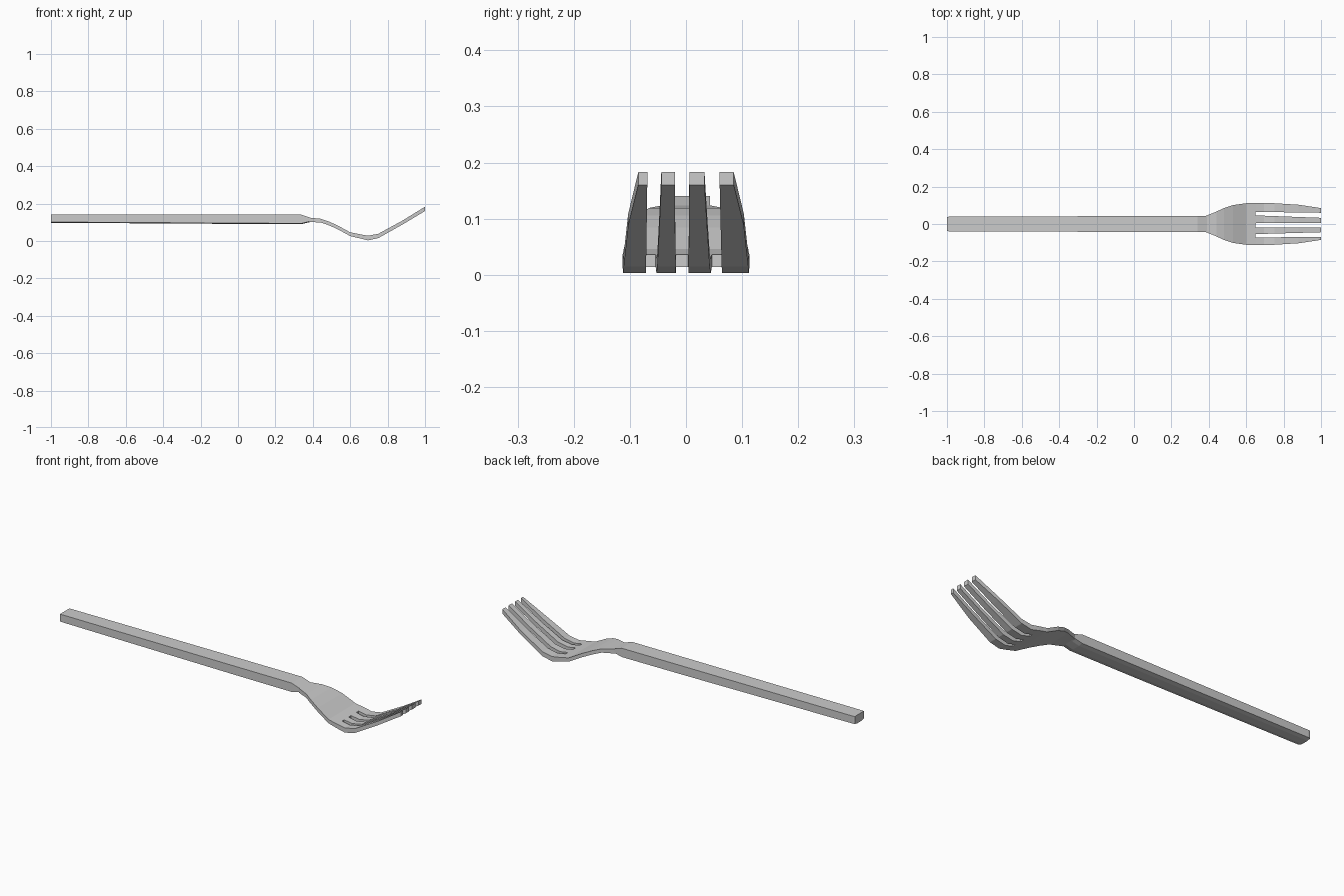
import bpy, bmesh

if "Cube" in bpy.data.objects:
    bpy.data.objects.remove(bpy.data.objects["Cube"])


def finish(bm, name):
    bmesh.ops.recalc_face_normals(bm, faces=bm.faces)
    mesh = bpy.data.meshes.new(name)
    bm.to_mesh(mesh)
    bm.free()
    obj = bpy.data.objects.new(name, mesh)
    bpy.context.collection.objects.link(obj)
    return obj


# Handle: bar with a shallow convex underside, lofted along x
# stations: x, half width, top z, bottom z
handle_stations = [(-1.0, .037, .14, .097), (-.99, .039, .14, .097),
                   (0, .0425, .14, .091), (.34, .043, .14, .09),
                   (.39, .043, .123, .102)]
bm = bmesh.new()
rings = []
for x, w, zt, zb in handle_stations:
    section = [(-w, zt), (w, zt), (w, zb + .004), (w * .5, zb),
               (-w * .5, zb), (-w, zb + .004)]
    rings.append([bm.verts.new((x, y, z)) for y, z in section])
for a, b in zip(rings, rings[1:]):
    for i in range(6):
        j = (i + 1) % 6
        bm.faces.new((a[i], a[j], b[j], b[i]))
bm.faces.new(rings[0])
bm.faces.new(rings[-1])
finish(bm, "handle")

# Head: bowl and four tines as one curved plate
# stations: x, half width, top z, bottom z
head_stations = [(.38, .042, .124, .101), (.44, .066, .119, .099),
                 (.48, .085, .106, .086), (.53, .101, .084, .064),
                 (.60, .111, .046, .026), (.65, .113, .036, .014),
                 (.695, .112, .028, .003), (.75, .111, .038, .015),
                 (.88, .103, .109, .088), (1.0, .085, .183, .160)]
ROOT = .65
slot_root = [-.072, -.054, -.018, .004, .046, .065]
slot_tip = [-.069, -.044, -.020, .006, .033, .060]


def columns(x, w):
    # plate edges plus the three slot edges pairs
    t = max(0, (x - ROOT) / (1 - ROOT))
    s = min(1, w / .113) if x < ROOT else 1
    return [-w] + [(a + (b - a) * t) * s for a, b in zip(slot_root, slot_tip)] + [w]


bm = bmesh.new()
top, bottom = [], []
for x, w, zt, zb in head_stations:
    ys = columns(x, w)
    top.append([bm.verts.new((x, y, zt)) for y in ys])
    bottom.append([bm.verts.new((x, y, zb)) for y in ys])
partner = {}
for rt, rb in zip(top, bottom):
    partner.update(zip(rt, rb))
for i in range(len(head_stations) - 1):
    for j in range(7):
        if head_stations[i][0] >= ROOT and j % 2:
            continue  # open slot
        for g in (top, bottom):
            bm.faces.new((g[i][j], g[i][j + 1], g[i + 1][j + 1], g[i + 1][j]))
# Walls around the outline and slots
for e in [e for e in bm.edges if e.is_boundary and e.verts[0] in partner]:
    a, b = e.verts
    bm.faces.new((a, b, partner[b], partner[a]))
finish(bm, "fork_head")
